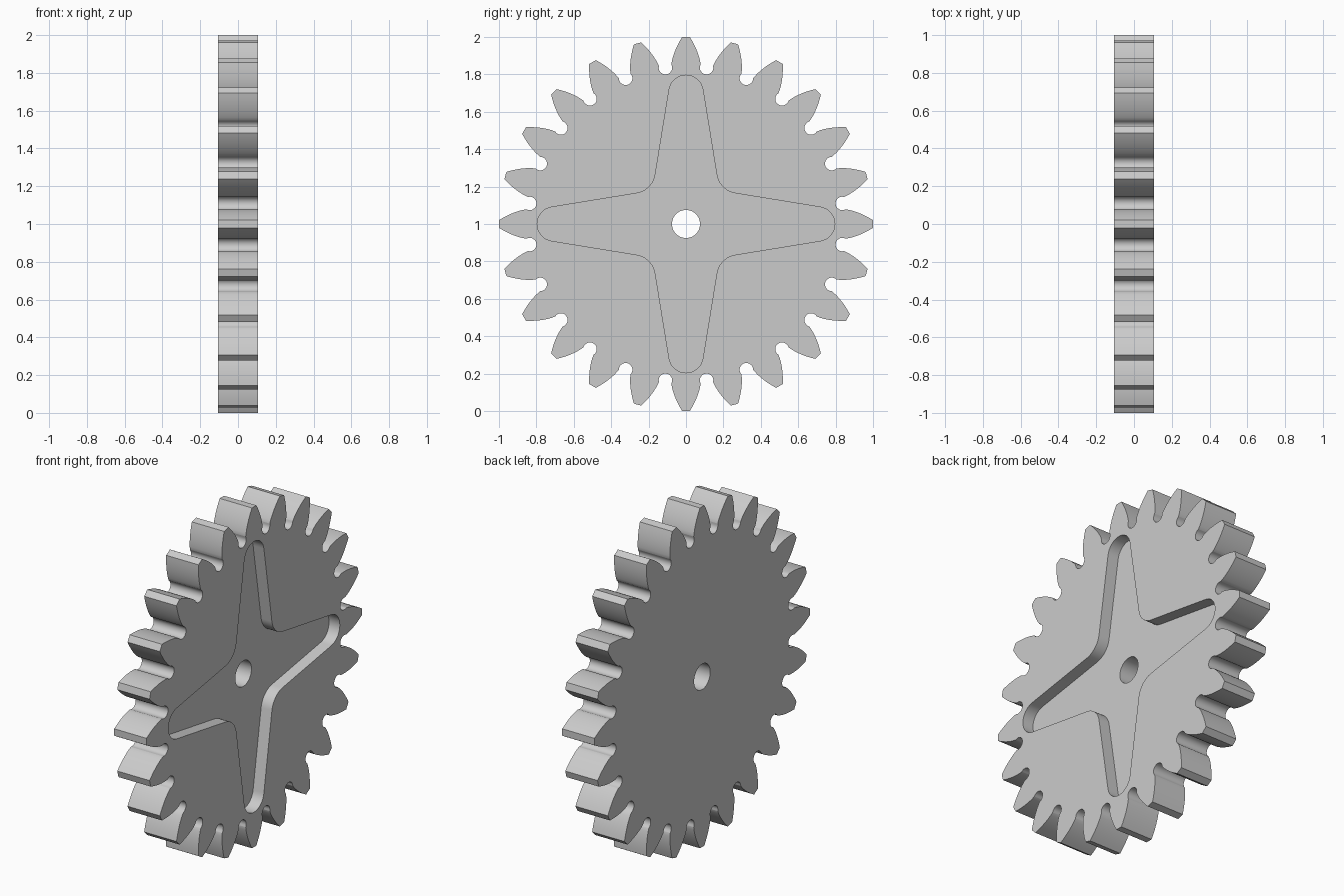
import bpy, bmesh
from math import sin, cos, tan, acos, radians, pi

if "Cube" in bpy.data.objects:
    bpy.data.objects.remove(bpy.data.objects["Cube"], do_unlink=True)

TEETH = 24
HALF = 0.105                 # half thickness
FLOOR = HALF - 0.07          # level of the recess floor
PITCH_R = 1 - 2 / (TEETH + 2)
PRESSURE = radians(25)
BASE_R = PITCH_R * cos(PRESSURE)


def turn(points, angle):
    """Rotate (tangential, radial) points clockwise round the axle."""
    c, s = cos(angle), sin(angle)
    return [(t * c + r * s, r * c - t * s) for t, r in points]


def arc(centre, radius, start, end, steps):
    """Arc whose centre lies on the radial axis."""
    angles = [radians(start + (end - start) * i / steps) for i in range(steps + 1)]
    return [(radius * cos(a), centre + radius * sin(a)) for a in angles]


def flank(r):
    """Half angle of an involute tooth at radius r."""
    a = acos(BASE_R / r)
    return pi / (2 * TEETH) + (tan(PRESSURE) - PRESSURE) - (tan(a) - a)


# Toothed outline: rising flank, falling flank, round root
radii = [0.858 + 0.142 * i / 8 for i in range(9)]
right_side = [(r * sin(flank(r)), r * cos(flank(r))) for r in reversed(radii)]
left_side = [(-t, r) for t, r in reversed(right_side)]
root = turn(arc(0.843, 0.036, 160, 380, 14), pi / TEETH)
outline = []
for i in range(TEETH):
    outline += turn(left_side + right_side + root, 2 * pi * i / TEETH)

# Four-armed recess: rounded arm ends joined by filleted corners
star = []
for i in range(4):
    star += turn(arc(0.704, 0.0915, 171, 9, 16), i * pi / 2)
    star += turn(arc(0.4, 0.12, 235, 305, 10), i * pi / 2 + pi / 4)

# Axle hole
hole = arc(0, 0.075, 0, 360, 48)[:-1]

bm = bmesh.new()


def ring(points, x):
    verts = [bm.verts.new((x, t, 1 + r)) for t, r in points]
    for i, v in enumerate(verts):
        bm.edges.new((verts[i - 1], v))
    return verts


def wall(a, b):
    for i in range(len(a)):
        bm.faces.new((a[i - 1], a[i], b[i], b[i - 1]))


def cap(outer, inner, normal):
    edges = [bm.edges.get((loop[i - 1], loop[i]))
             for loop in (outer, inner) for i in range(len(loop))]
    bmesh.ops.triangle_fill(bm, use_beauty=True, edges=edges, normal=normal)


rim_back, rim_face = ring(outline, -HALF), ring(outline, HALF)
star_face, star_floor = ring(star, HALF), ring(star, FLOOR)
hole_floor, hole_back = ring(hole, FLOOR), ring(hole, -HALF)
cap(rim_face, star_face, (1, 0, 0))
cap(star_floor, hole_floor, (1, 0, 0))
cap(rim_back, hole_back, (-1, 0, 0))
wall(rim_back, rim_face)
wall(star_face, star_floor)
wall(hole_floor, hole_back)
bmesh.ops.recalc_face_normals(bm, faces=bm.faces[:])

mesh = bpy.data.meshes.new("gear_wheel")
bm.to_mesh(mesh)
bm.free()
gear = bpy.data.objects.new("gear_wheel", mesh)
bpy.context.collection.objects.link(gear)

# Plain grey metal
grey = bpy.data.materials.new("light_grey")
grey.use_nodes = True
colour = (0.6, 0.6, 0.6, 1)
grey.diffuse_color = colour
grey.node_tree.nodes["Principled BSDF"].inputs["Base Color"].default_value = colour
mesh.materials.append(grey)

bpy.ops.object.select_all(action="DESELECT")
gear.select_set(True)
bpy.context.view_layer.objects.active = gear
bpy.ops.object.shade_smooth_by_angle(angle=radians(30))
